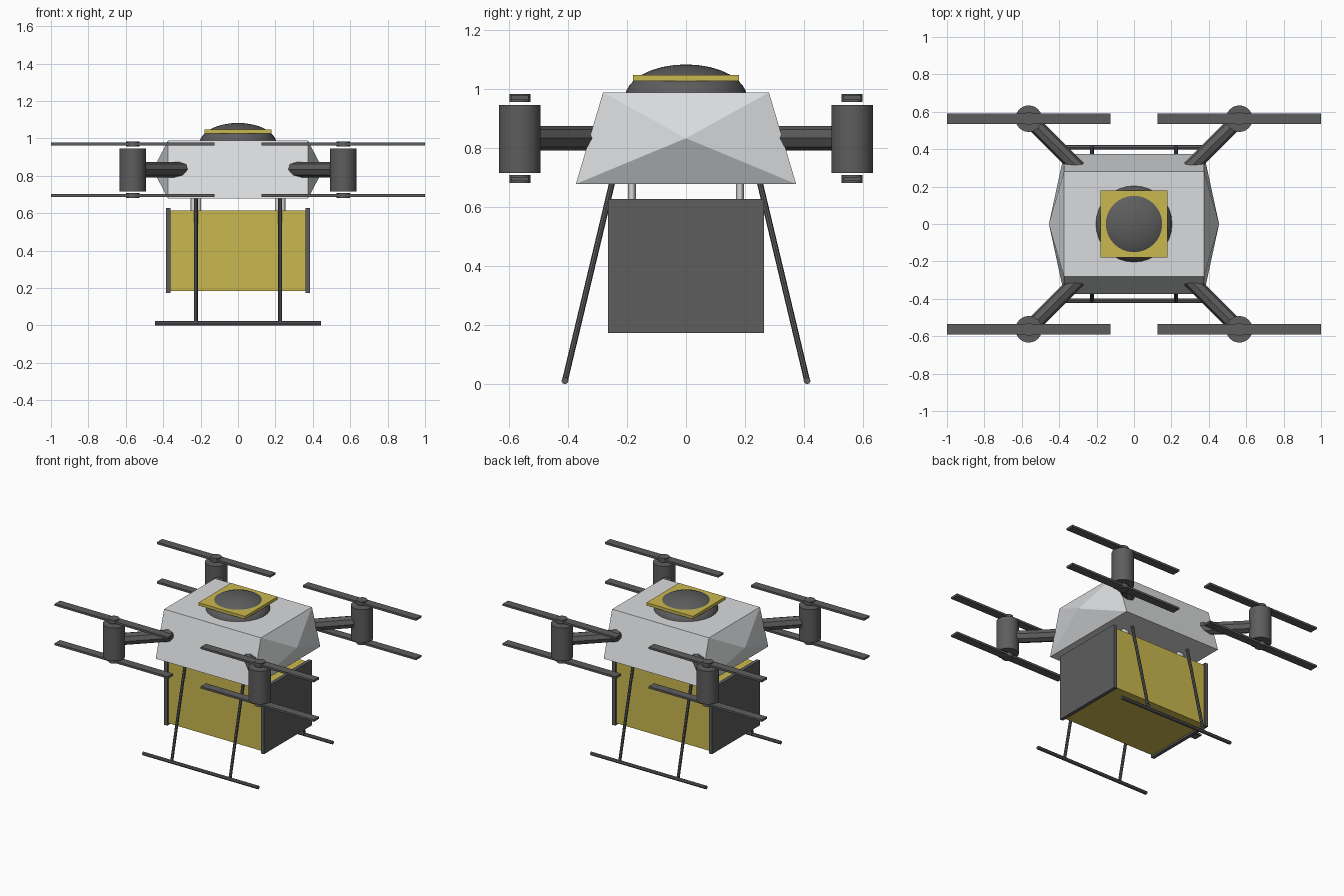
import bpy, bmesh, math
from mathutils import Vector, Matrix

if "Cube" in bpy.data.objects:
    bpy.data.objects.remove(bpy.data.objects["Cube"], do_unlink=True)


def material(name, rgb):
    m = bpy.data.materials.new(name)
    m.use_nodes = True
    m.diffuse_color = (*rgb, 1)
    m.node_tree.nodes["Principled BSDF"].inputs["Base Color"].default_value = (*rgb, 1)
    return m


LIGHT = material("light_grey", (0.70, 0.71, 0.72))
DARK = material("dark_grey", (0.11, 0.11, 0.113))
YELLOW = material("yellow", (0.59, 0.48, 0.077))


def add(name, bm, mat, smooth=False):
    bmesh.ops.recalc_face_normals(bm, faces=bm.faces[:])
    mesh = bpy.data.meshes.new(name)
    bm.to_mesh(mesh)
    bm.free()
    mesh.materials.append(mat)
    ob = bpy.data.objects.new(name, mesh)
    bpy.context.collection.objects.link(ob)
    if smooth:
        bpy.ops.object.select_all(action="DESELECT")
        ob.select_set(True)
        bpy.context.view_layer.objects.active = ob
        bpy.ops.object.shade_smooth_by_angle(angle=math.radians(35))
    return ob


def box(name, centre, size, mat):
    bm = bmesh.new()
    m = Matrix.Translation(centre) @ Matrix.Diagonal((*size, 1))
    bmesh.ops.create_cube(bm, size=1, matrix=m)
    return add(name, bm, mat)


def rod(name, a, b, r, mat, sides=8, smooth=False):
    a, b = Vector(a), Vector(b)
    turn = (b - a).to_track_quat("Z", "Y").to_matrix().to_4x4()
    bm = bmesh.new()
    bmesh.ops.create_cone(bm, cap_ends=True, segments=sides, radius1=r, radius2=r,
                          depth=(b - a).length,
                          matrix=Matrix.Translation((a + b) / 2) @ turn)
    return add(name, bm, mat, smooth)


# Body: tapered shell with a pointed bulge on each side
bm = bmesh.new()
corners = [(x, y, z) for z, w in ((0.678, 0.373), (0.988, 0.281))
           for x, y in ((-0.374, -w), (0.374, -w), (0.374, w), (-0.374, w))]
v = [bm.verts.new(c) for c in corners]
for quad in ((3, 2, 1, 0), (4, 5, 6, 7), (0, 1, 5, 4), (2, 3, 7, 6)):
    bm.faces.new([v[i] for i in quad])
for side, ring in ((1, (1, 2, 6, 5)), (-1, (3, 0, 4, 7))):
    tip = bm.verts.new((side * 0.455, 0, 0.833))
    for i in range(4):
        bm.faces.new((v[ring[i]], v[ring[(i + 1) % 4]], tip))
add("body", bm, LIGHT)

# Top dome and its square plate
bm = bmesh.new()
bmesh.ops.create_uvsphere(bm, u_segments=32, v_segments=16, radius=1,
                          matrix=Matrix.Translation((0, 0, 0.97))
                          @ Matrix.Diagonal((0.207, 0.207, 0.113, 1)))
add("dome", bm, DARK, True)
box("dome_plate", (0, 0, 1.037), (0.36, 0.36, 0.02), YELLOW)

# Cargo box with end panels
box("cargo_box", (0, 0, 0.4), (0.73, 0.505, 0.43), YELLOW)
for side, sx in (("left", 1), ("right", -1)):
    box(side + "_cargo_panel", (sx * 0.373, 0, 0.4), (0.024, 0.528, 0.455), DARK)

# Parts repeated at each corner
for end, sy in (("front", -1), ("back", 1)):
    rod(end + "_skid", (-0.445, sy * 0.41, 0.012), (0.445, sy * 0.41, 0.012), 0.012, DARK)
    for side, sx in (("left", 1), ("right", -1)):
        tag = f"{end}_{side}_"
        x, y = sx * 0.563, sy * 0.563
        rod(tag + "arm", (sx * 0.27, sy * 0.27, 0.833), (x, y, 0.833), 0.041, DARK)
        rod(tag + "motor", (x, y, 0.715), (x, y, 0.946), 0.071, DARK, 24, True)
        for level, z in (("upper", 0.97), ("lower", 0.695)):
            rod(f"{tag}{level}_hub", (x, y, z - 0.0135), (x, y, z + 0.0135),
                0.0355, DARK, 16, True)
            box(f"{tag}{level}_blade", (x, y, z), (0.874, 0.058, 0.014), DARK)
        rod(tag + "leg", (sx * 0.225, sy * 0.246, 0.7), (sx * 0.225, sy * 0.41, 0.012),
            0.01, DARK)
        # Cargo hangers, wider across than deep
        hanger = rod(tag + "hanger", (0, 0, -0.05), (0, 0, 0.05), 0.014, LIGHT, 12, True)
        hanger.location = (sx * 0.225, sy * 0.183, 0.645)
        hanger.scale.x = 2
